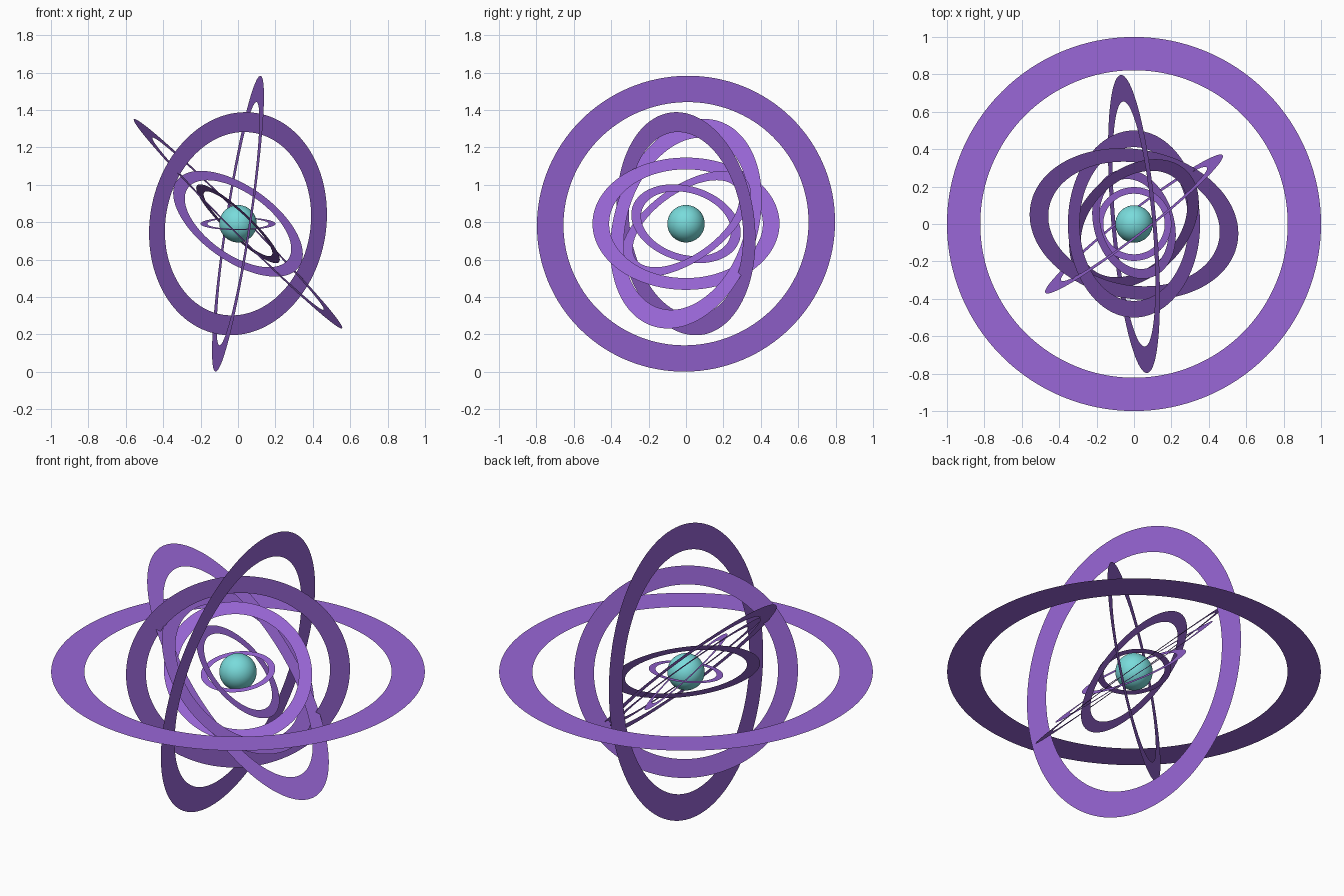
import bpy, bmesh, math
from mathutils import Vector

if "Cube" in bpy.data.objects:
    bpy.data.objects.remove(bpy.data.objects["Cube"])

CENTER = Vector((0, 0, 0.792))
INNER = 0.822      # hole size relative to the outer edge
SEGMENTS = 128


def material(name, color):
    m = bpy.data.materials.new(name)
    m.diffuse_color = (*color, 1)
    m.use_nodes = True
    m.node_tree.nodes["Principled BSDF"].inputs["Base Color"].default_value = m.diffuse_color
    return m


purple = material("purple", (0.32, 0.135, 0.68))
teal = material("teal", (0.19, 0.71, 0.71))


def flat_ring(name, a, b):
    """Paper-thin elliptical band spanned by the half-axis vectors a and b."""
    bm = bmesh.new()
    loops = []
    for k in (1, INNER):
        loops.append([bm.verts.new(k * (a * math.cos(t) + b * math.sin(t)))
                      for t in (2 * math.pi * i / SEGMENTS for i in range(SEGMENTS))])
    out, inn = loops
    for i in range(SEGMENTS):
        j = (i + 1) % SEGMENTS
        bm.faces.new((out[i], out[j], inn[j], inn[i]))
    mesh = bpy.data.meshes.new(name)
    bm.to_mesh(mesh)
    bm.free()
    mesh.materials.append(purple)
    ob = bpy.data.objects.new(name, mesh)
    ob.location = CENTER
    bpy.context.collection.objects.link(ob)


def round_ring(name, radius, normal):
    n = Vector(normal).normalized()
    a = n.orthogonal().normalized()
    flat_ring(name, a * radius, n.cross(a) * radius)


# Nested circular orbit rings: radius and facing direction
round_ring("outer_ring", 1.0, (0, 0, 1))
round_ring("upright_ring", 0.8, (0.985, 0.087, -0.15))
round_ring("vertical_ring", 0.6, (0.61, -0.785, -0.11))
round_ring("slanted_ring", 0.5, (0.707, 0, 0.707))
round_ring("tilted_ring", 0.4, (0.5, -0.5, 0.707))
round_ring("inner_ring", 0.3, (0.667, 0.22, 0.711))
round_ring("core_ring", 0.2, (0, -0.17, 0.985))

# One long oval orbit ring
flat_ring("oval_ring", Vector((-0.555, 0.09, 0.56)), Vector((0.055, 0.395, 0.01)))

# Central ball
bpy.ops.mesh.primitive_uv_sphere_add(segments=48, ring_count=24, radius=0.1, location=CENTER)
ball = bpy.context.object
ball.name = "core_ball"
ball.data.materials.append(teal)
bpy.ops.object.shade_smooth()
